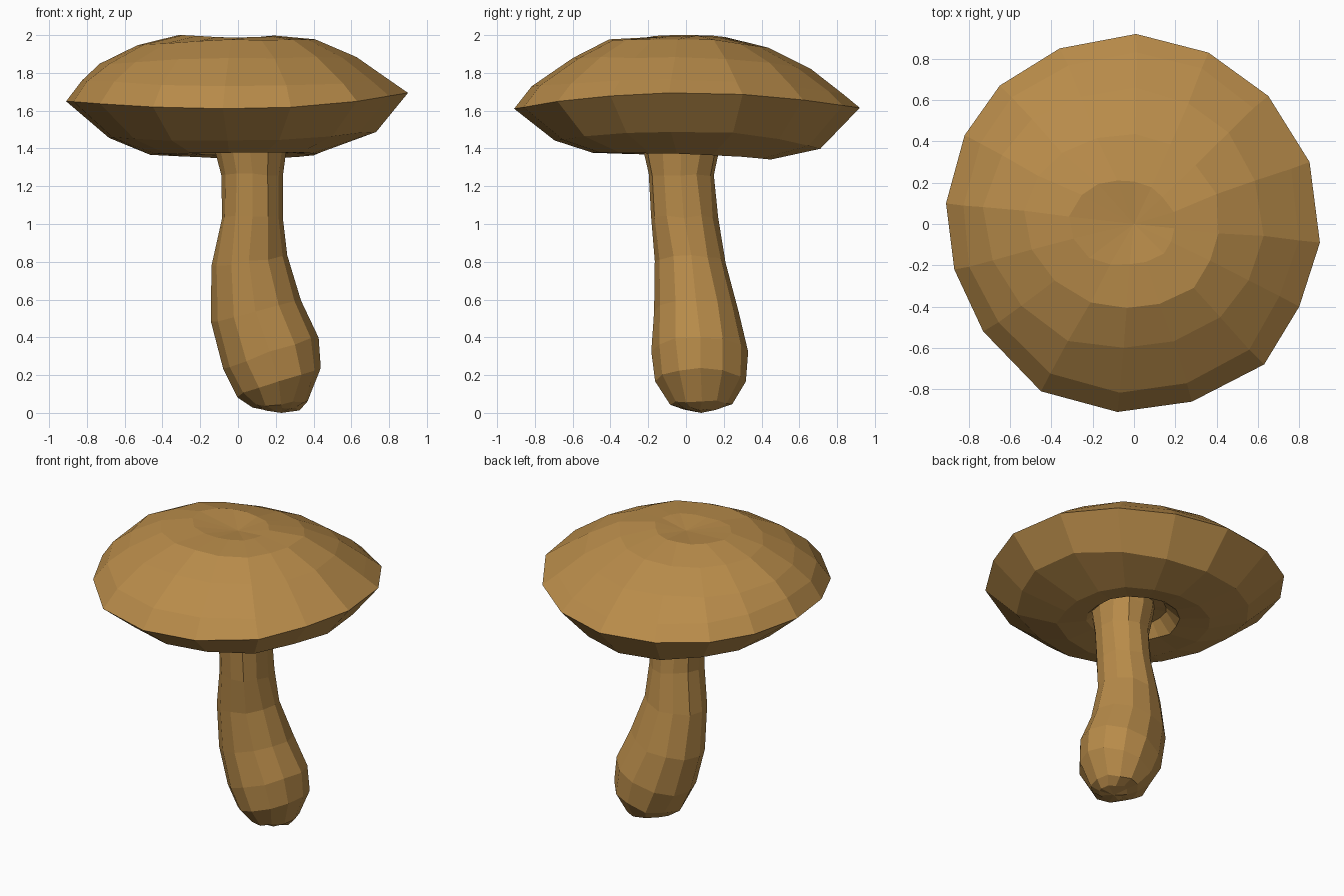
import bpy, bmesh, math, random

random.seed(4)

tan = bpy.data.materials.new("mushroom tan")
tan.diffuse_color = (0.48, 0.26, 0.068, 1)


def skin(name, rings, start, end):
    """Loft closed rings of points and close both ends with a fan."""
    bm = bmesh.new()
    loops = [[bm.verts.new(p) for p in ring] for ring in rings]
    n = len(loops[0])
    for a, b in zip(loops, loops[1:]):
        for i in range(n):
            j = (i + 1) % n
            bm.faces.new((a[i], a[j], b[j], b[i]))
    for loop, tip in ((loops[0], start), (loops[-1], end)):
        v = bm.verts.new(tip)
        for i in range(n):
            bm.faces.new((loop[i], loop[(i + 1) % n], v))
    bmesh.ops.recalc_face_normals(bm, faces=bm.faces)
    mesh = bpy.data.meshes.new(name)
    bm.to_mesh(mesh)
    bm.free()
    mesh.materials.append(tan)
    obj = bpy.data.objects.new(name, mesh)
    bpy.context.collection.objects.link(obj)
    return obj


def jit(a):
    return random.uniform(-a, a)


# Cap outline seen from above
rim = [(0.90, -0.09), (0.85, 0.30), (0.65, 0.62), (0.36, 0.83),
       (0.01, 0.92), (-0.36, 0.85), (-0.65, 0.67), (-0.82, 0.43),
       (-0.91, 0.10), (-0.87, -0.22), (-0.73, -0.52), (-0.45, -0.81),
       (-0.08, -0.91), (0.28, -0.86), (0.63, -0.68), (0.80, -0.40)]

# Cap profile, underside to top: (radius, height) toward right, back, left, front
profile = [
    [(0.20, 1.46), (0.20, 1.45), (0.20, 1.45), (0.20, 1.46)],
    [(0.29, 1.38), (0.29, 1.37), (0.26, 1.36), (0.29, 1.40)],
    [(0.43, 1.37), (0.45, 1.345), (0.46, 1.37), (0.50, 1.38)],
    [(0.74, 1.49), (0.70, 1.40), (0.69, 1.46), (0.69, 1.44)],
    [(0.91, 1.695), (0.91, 1.615), (0.91, 1.65), (0.91, 1.61)],
    [(0.81, 1.765), (0.82, 1.69), (0.83, 1.76), (0.81, 1.73)],
    [(0.63, 1.88), (0.65, 1.82), (0.73, 1.845), (0.60, 1.88)],
    [(0.42, 1.98), (0.43, 1.93), (0.53, 1.945), (0.40, 1.975)],
    [(0.20, 1.995), (0.20, 1.985), (0.31, 2.0), (0.20, 1.985)],
]

rings = []
for k, quad in enumerate(profile):
    ring = []
    for x, y in rim:
        t = math.atan2(y, x)
        w = [max(0, math.cos(t - q * math.pi / 2)) ** 2 for q in range(4)]
        r = sum(a * q[0] for a, q in zip(w, quad)) / 0.91
        z = sum(a * q[1] for a, q in zip(w, quad))
        s = 0 if k == 4 else 0.008
        ring.append((x * r + jit(s), y * r + jit(s), min(2.0, z + jit(s / 2))))
    rings.append(ring)
skin("mushroom_cap", rings, (0.04, 0, 1.47), (0, 0, 1.965))

# Stem sections: height, left x, right x, front y, back y, tilt toward the bend
sections = [
    (0.02, 0.14, 0.32, -0.02, 0.17, 0.0),
    (0.05, 0.08, 0.365, -0.08, 0.24, 0.02),
    (0.16, 0.0, 0.44, -0.16, 0.315, 0.10),
    (0.32, -0.08, 0.425, -0.18, 0.325, 0.12),
    (0.54, -0.14, 0.335, -0.165, 0.28, 0.08),
    (0.80, -0.135, 0.26, -0.165, 0.21, 0.04),
    (1.04, -0.09, 0.24, -0.185, 0.165, 0.0),
    (1.26, -0.09, 0.24, -0.20, 0.147, 0.0),
    (1.40, -0.125, 0.26, -0.23, 0.18, 0.0),
    (1.48, -0.13, 0.26, -0.23, 0.18, 0.0),
]
sides = 12
rings = []
for z, x0, x1, y0, y1, tilt in sections:
    ring = []
    for i in range(sides):
        a = 2 * math.pi * i / sides
        c, s = math.cos(a), math.sin(a)
        ring.append(((x0 + x1) / 2 + c * (x1 - x0) / 2 + jit(0.006),
                     (y0 + y1) / 2 + s * (y1 - y0) / 2 + jit(0.006),
                     z + tilt * c * 0.7 + jit(0.008)))
    rings.append(ring)
skin("mushroom_stem", rings, (0.23, 0.08, 0.0), (0.07, -0.02, 1.5))
